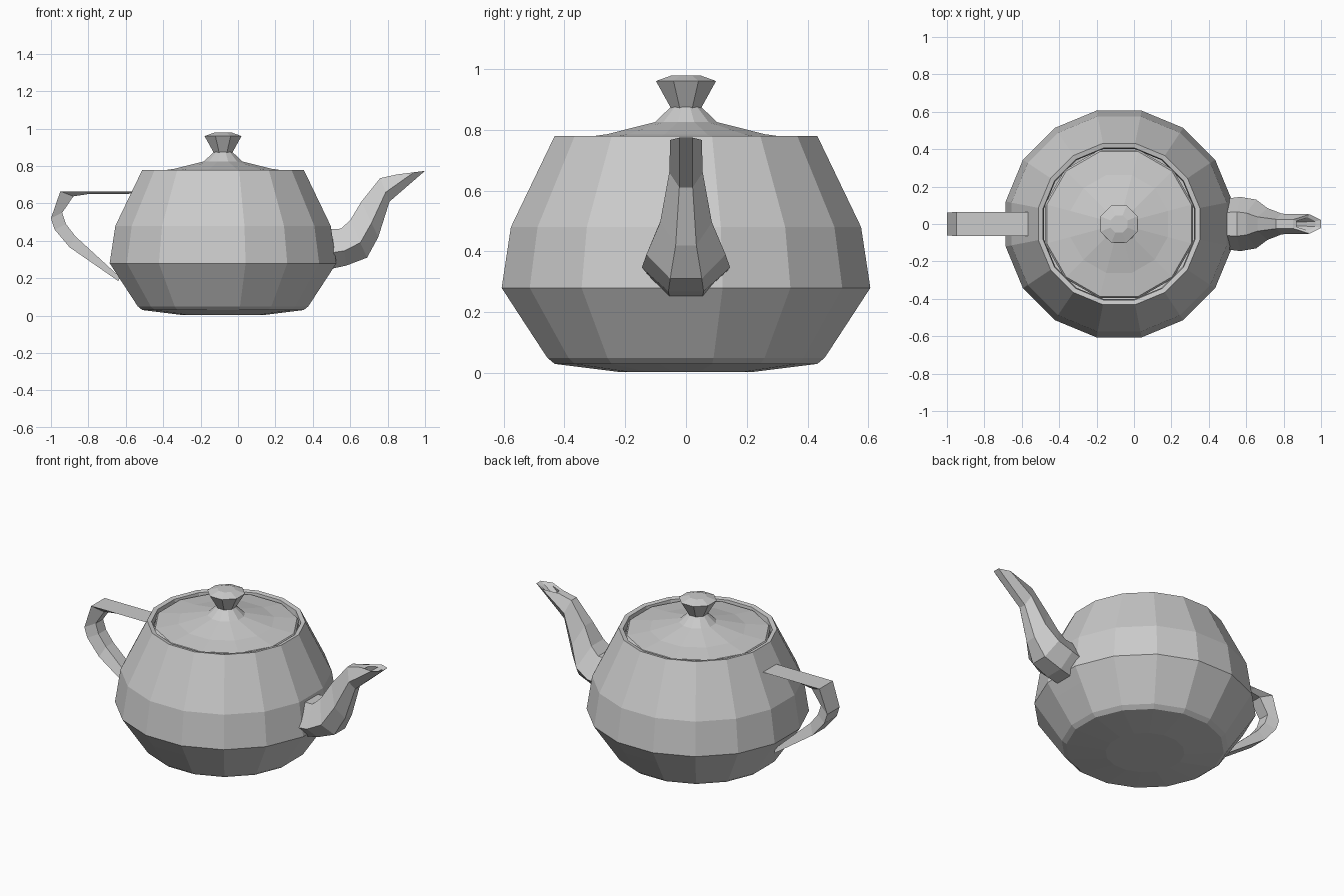
import bpy, bmesh
from math import cos, sin, pi

if "Cube" in bpy.data.objects:
    bpy.data.objects.remove(bpy.data.objects["Cube"])

CX = -0.08  # axis of the pot


def loft(name, rings, cap_start=True, cap_end=True):
    """Bridge equally sized rings of points into a flat-shaded mesh."""
    bm = bmesh.new()
    loops = [[bm.verts.new(p) for p in ring] for ring in rings]
    n = len(rings[0])
    for a, b in zip(loops, loops[1:]):
        for i in range(n):
            j = (i + 1) % n
            bm.faces.new((a[i], a[j], b[j], b[i]))
    if cap_start:
        bm.faces.new(loops[0][::-1])
    if cap_end:
        bm.faces.new(loops[-1])
    bmesh.ops.remove_doubles(bm, verts=bm.verts, dist=0.0005)
    bmesh.ops.recalc_face_normals(bm, faces=bm.faces)
    mesh = bpy.data.meshes.new(name)
    bm.to_mesh(mesh)
    bm.free()
    obj = bpy.data.objects.new(name, mesh)
    bpy.context.collection.objects.link(obj)
    return obj


def lathe(name, profile, sides, **caps):
    """Turn (radius, z) points around the pot axis."""
    rings = []
    for r, z in profile:
        angles = [2 * pi * (i + 0.5) / sides for i in range(sides)]
        rings.append([(CX + r * cos(a), r * sin(a), z) for a in angles])
    return loft(name, rings, **caps)


def sweep(name, stations, section):
    """Section points are (t from top to bottom edge, fraction of half width)."""
    rings = []
    for (tx, tz), (bx, bz), w in stations:
        rings.append([(tx + (bx - tx) * t, w * s, tz + (bz - tz) * t)
                      for t, s in section])
    return loft(name, rings)


# Body with a shallow inner lip
lathe("body", [(0.22, 0.003), (0.44, 0.03), (0.465, 0.05), (0.565, 0.20),
               (0.618, 0.28), (0.587, 0.48), (0.44, 0.78), (0.415, 0.775),
               (0.41, 0.74)], 16, cap_end=False)

# Lid and knob
lathe("lid", [(0.41, 0.755), (0.40, 0.768), (0.27, 0.785), (0.105, 0.825),
              (0.052, 0.875)], 12)
lathe("lid_knob", [(0.05, 0.865), (0.107, 0.96), (0.05, 0.979)], 8)

# Handle: wide outer face, narrower inner face
sweep("handle", [
    ((-0.55, 0.665), (-0.55, 0.652), 0.065),
    ((-0.83, 0.665), (-0.80, 0.650), 0.065),
    ((-0.95, 0.665), (-0.88, 0.638), 0.065),
    ((-1.00, 0.52), (-0.94, 0.55), 0.06),
    ((-0.98, 0.46), (-0.92, 0.49), 0.06),
    ((-0.90, 0.365), (-0.87, 0.425), 0.06),
    ((-0.64, 0.185), (-0.63, 0.205), 0.06),
], [(0, -1), (0, 1), (1, 0.6), (1, -0.6)])

# Spout, ending in a recessed mouth
sweep("spout", [
    ((0.45, 0.46), (0.45, 0.24), 0.13),
    ((0.55, 0.465), (0.58, 0.268), 0.145),
    ((0.60, 0.51), (0.69, 0.31), 0.13),
    ((0.66, 0.61), (0.75, 0.42), 0.085),
    ((0.76, 0.735), (0.81, 0.61), 0.055),
    ((0.85, 0.755), (1.00, 0.774), 0.052),
    ((0.87, 0.75), (0.97, 0.762), 0.035),
    ((0.80, 0.69), (0.83, 0.66), 0.02),
], [(0, -0.45), (0, 0.45), (0.6, 1), (1, 0.4), (1, -0.4), (0.6, -1)])
